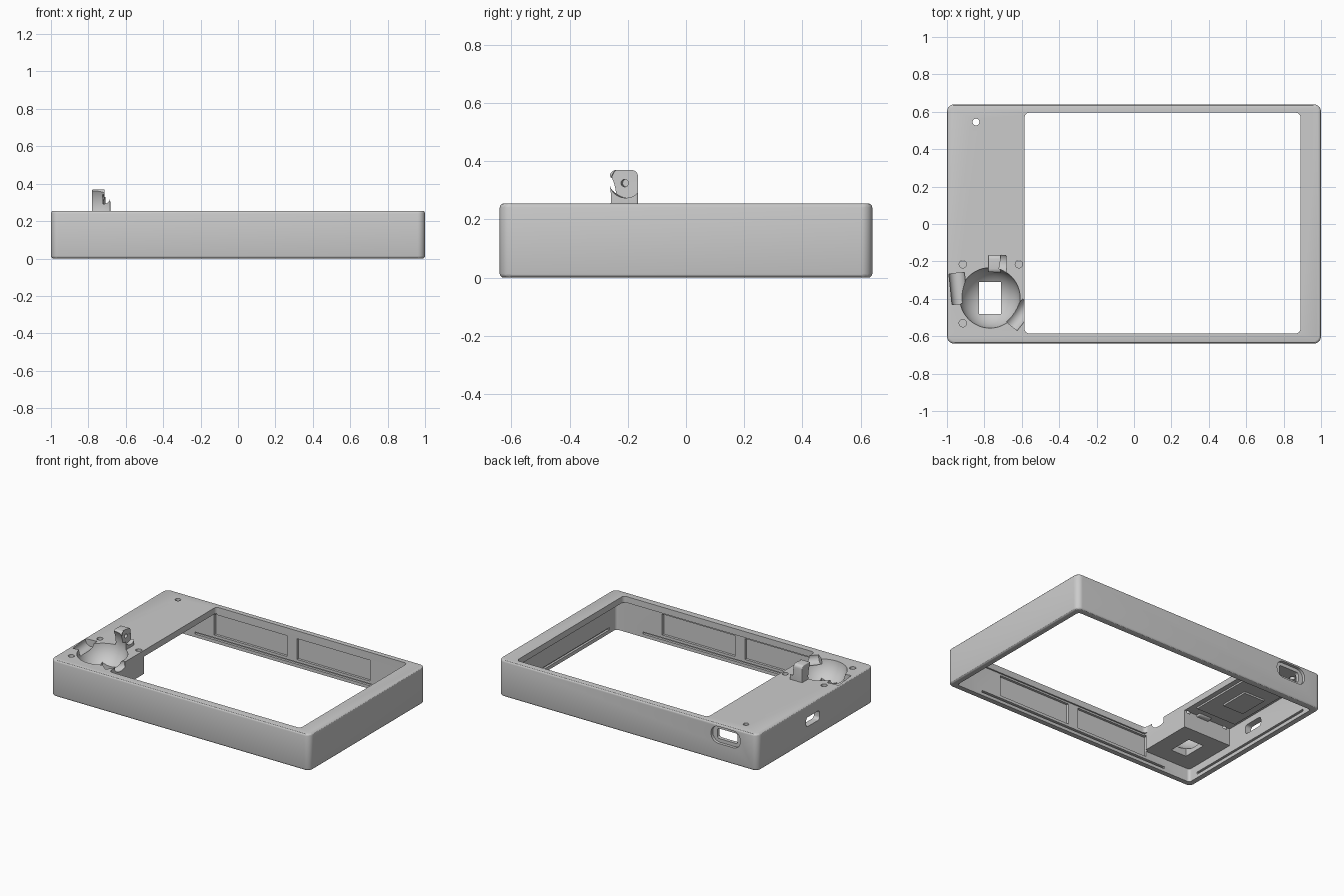
import bpy, bmesh, math
from mathutils import Vector, Matrix

if "Cube" in bpy.data.objects:
    bpy.data.objects.remove(bpy.data.objects["Cube"])

grey = bpy.data.materials.new("light grey plastic")
grey.diffuse_color = (0.6, 0.6, 0.6, 1)
grey.use_nodes = True
grey.node_tree.nodes["Principled BSDF"].inputs["Base Color"].default_value = grey.diffuse_color
BOWL = Vector((-0.77, -0.395, 0.275))
TOP = 0.255


def finish(name, bm):
    mesh = bpy.data.meshes.new(name)
    bmesh.ops.recalc_face_normals(bm, faces=bm.faces[:])
    bm.to_mesh(mesh)
    bm.free()
    ob = bpy.data.objects.new(name, mesh)
    bpy.context.collection.objects.link(ob)
    mesh.materials.append(grey)
    return ob


def box(name, lo, hi, radius=0, axis=2, edge=0, seg=5):
    """Box from corner to corner; radius rounds edges along axis, edge softens the rest."""
    bm = bmesh.new()
    bmesh.ops.create_cube(bm, size=1)
    for v in bm.verts:
        v.co = Vector([lo[i] + (v.co[i] + 0.5) * (hi[i] - lo[i]) for i in range(3)])
    if radius:
        es = [e for e in bm.edges
              if abs((e.verts[0].co - e.verts[1].co).normalized()[axis]) > 0.9]
        bmesh.ops.bevel(bm, geom=es, offset=radius, segments=seg, profile=0.5, affect='EDGES')
    if edge:
        caps = [f for f in bm.faces if abs(f.normal[axis]) > 0.9]
        es = list({e for f in caps for e in f.edges})
        bmesh.ops.bevel(bm, geom=es, offset=edge, segments=3, profile=0.5, affect='EDGES')
    return finish(name, bm)


def rod(name, center, direction, radius, length, seg=32):
    bm = bmesh.new()
    rot = Vector(direction).to_track_quat('Z', 'Y').to_matrix().to_4x4()
    bmesh.ops.create_cone(bm, cap_ends=True, segments=seg, radius1=radius, radius2=radius,
                          depth=length, matrix=Matrix.Translation(center) @ rot)
    return finish(name, bm)


def ball(name, center, radius):
    bm = bmesh.new()
    bmesh.ops.create_uvsphere(bm, u_segments=48, v_segments=32, radius=radius,
                              matrix=Matrix.Translation(center))
    return finish(name, bm)


def combine(target, tools, op='DIFFERENCE'):
    for tool in tools:
        m = target.modifiers.new("combine", 'BOOLEAN')
        m.operation, m.solver, m.object = op, 'EXACT', tool
        bpy.context.view_layer.objects.active = target
        bpy.ops.object.modifier_apply(modifier=m.name)
        bpy.data.objects.remove(tool)


# Rounded shell, open underneath
case = box("case", (-1, -0.64, 0), (1, 0.64, TOP), 0.04, 2, 0.014, 8)
combine(case, [box("cavity", (-0.955, -0.595, -0.1), (0.955, 0.595, 0.212), 0.02)])

# Block holding the bowl, and stepped pads under the side panel
combine(case, [
    box("bowl_block", (-0.97, -0.61, 0.092), (-0.585, -0.2, 0.23)),
    box("pad", (-0.93, -0.12, 0.2), (-0.62, 0.36, 0.22)),
    box("small_pad", (-0.87, 0.03, 0.188), (-0.71, 0.24, 0.21)),
], 'UNION')

# Screen window, bowl and sensor opening
combine(case, [
    box("window", (-0.585, -0.585, 0.15), (0.89, 0.595, 0.4), 0.025),
    ball("bowl", BOWL, 0.163),
    box("sensor_hole", (-0.83, -0.48, 0), (-0.71, -0.31, 0.2)),
])

# Screw holes: one through, three blind
combine(case, [rod("through_hole", (-0.845, 0.545, 0.22), (0, 0, 1), 0.018, 0.2)])
for x, y in ((-0.915, -0.215), (-0.615, -0.215), (-0.915, -0.53)):
    combine(case, [rod("screw_hole", (x, y, 0.24), (0, 0, 1), 0.02, 0.08)])

# Roller pockets beside the bowl
for c, d, length in (((-0.94, -0.345, 0.25), (0.1, -1, 0), 0.165),
                     ((-0.61, -0.485, 0.25), (0.6, 0.75, 0), 0.15)):
    combine(case, [rod("roller_pocket", c, d, 0.042, length)])

# Cable openings: recessed slot at the back, plain slot on the left
combine(case, [
    box("cable_recess", (-0.867, 0.62, 0.118), (-0.641, 0.7, 0.236), 0.055, 1),
    box("cable_slot", (-0.832, 0.55, 0.142), (-0.676, 0.7, 0.212), 0.015, 1),
    box("left_slot", (-1.1, -0.045, 0.105), (-0.92, 0.105, 0.17), 0.02, 0),
])

# Inner wall panels either side of a central rib, and snap grooves
for s in (-1, 1):
    y0, y1 = sorted((s * 0.58, s * 0.612))
    for x0, x1 in ((-0.6, -0.04), (0.04, 0.6)):
        combine(case, [box("wall_panel", (x0, y0, 0.055), (x1, y1, 0.2))])
    combine(case, [box("long_groove", (-0.75, y0, 0.022), (0.75, y1, 0.036))])
    x0, x1 = sorted((s * 0.93, s * 0.97))
    combine(case, [box("side_groove", (x0, -0.52, 0.025), (x1, 0.52, 0.04))])

# Bearing post with a hollow for the ball, a roller seat and a pivot hole
post = box("bearing_post", (-0.78, -0.262, 0.2), (-0.683, -0.165, 0.37), 0.022, 0, 0.005)
combine(post, [
    ball("ball_hollow", BOWL, 0.163),
    rod("roller_seat", (-0.666, -0.21, 0.33), (1, -0.17, 0), 0.056, 0.1),
    box("roller_entry", (-0.714, -0.3, 0.33), (-0.6, -0.1, 0.4)),
    rod("pivot_hole", (-0.72, -0.21, 0.325), (1, -0.17, 0), 0.013, 0.06, 16),
])

for ob in (case, post):
    bpy.ops.object.select_all(action='DESELECT')
    ob.select_set(True)
    bpy.context.view_layer.objects.active = ob
    bpy.ops.object.shade_smooth_by_angle(angle=math.radians(30))
